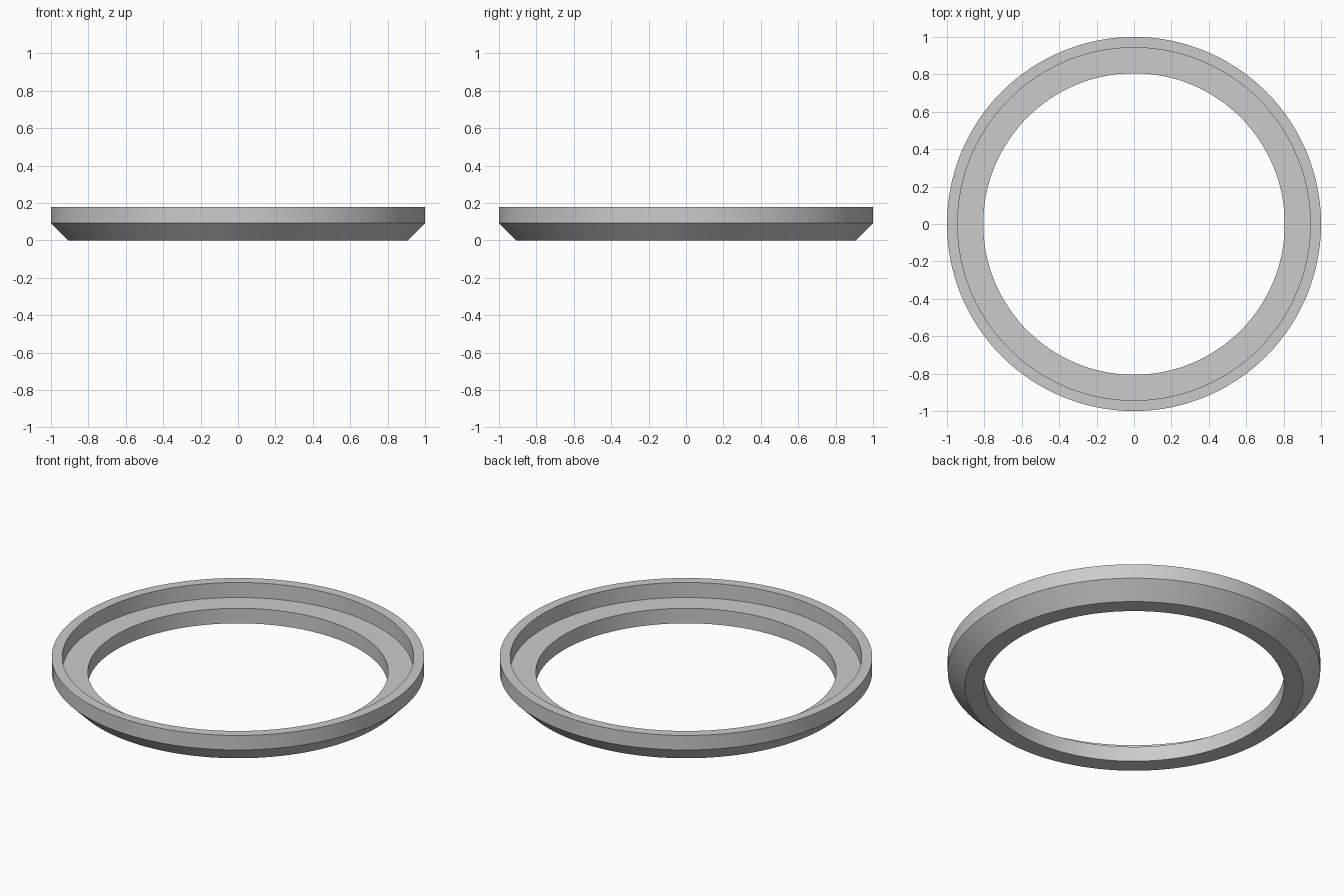
import bpy
import bmesh
import math

cube = bpy.data.objects.get("Cube")
if cube:
    bpy.data.objects.remove(cube, do_unlink=True)

SEGMENTS = 128

# Single plain grey
grey = bpy.data.materials.new("plain_grey")
grey.use_nodes = True
colour = (0.6, 0.6, 0.6, 1)
grey.diffuse_color = colour
grey.node_tree.nodes["Principled BSDF"].inputs["Base Color"].default_value = colour

# Cross-section (radius, height): chamfered base, upright rim, inner ledge
profile = [
    (0.806, 0), (0.908, 0), (1, 0.092), (1, 0.178),
    (0.943, 0.178), (0.943, 0.089), (0.806, 0.089),
]

# Revolve the cross-section into a closed ring
bm = bmesh.new()
rings = []
for i in range(SEGMENTS):
    a = 2 * math.pi * i / SEGMENTS
    rings.append([bm.verts.new((r * math.cos(a), r * math.sin(a), z)) for r, z in profile])
for i, ring in enumerate(rings):
    following = rings[(i + 1) % SEGMENTS]
    for j in range(len(profile)):
        k = (j + 1) % len(profile)
        bm.faces.new((ring[j], following[j], following[k], ring[k]))
bmesh.ops.recalc_face_normals(bm, faces=bm.faces)

mesh = bpy.data.meshes.new("stepped_ring")
bm.to_mesh(mesh)
bm.free()
mesh.materials.append(grey)
ring_object = bpy.data.objects.new("stepped_ring", mesh)
bpy.context.collection.objects.link(ring_object)

# Smooth around the ring, crisp at the profile corners
bpy.ops.object.select_all(action="DESELECT")
ring_object.select_set(True)
bpy.context.view_layer.objects.active = ring_object
bpy.ops.object.shade_smooth_by_angle(angle=math.radians(30))
